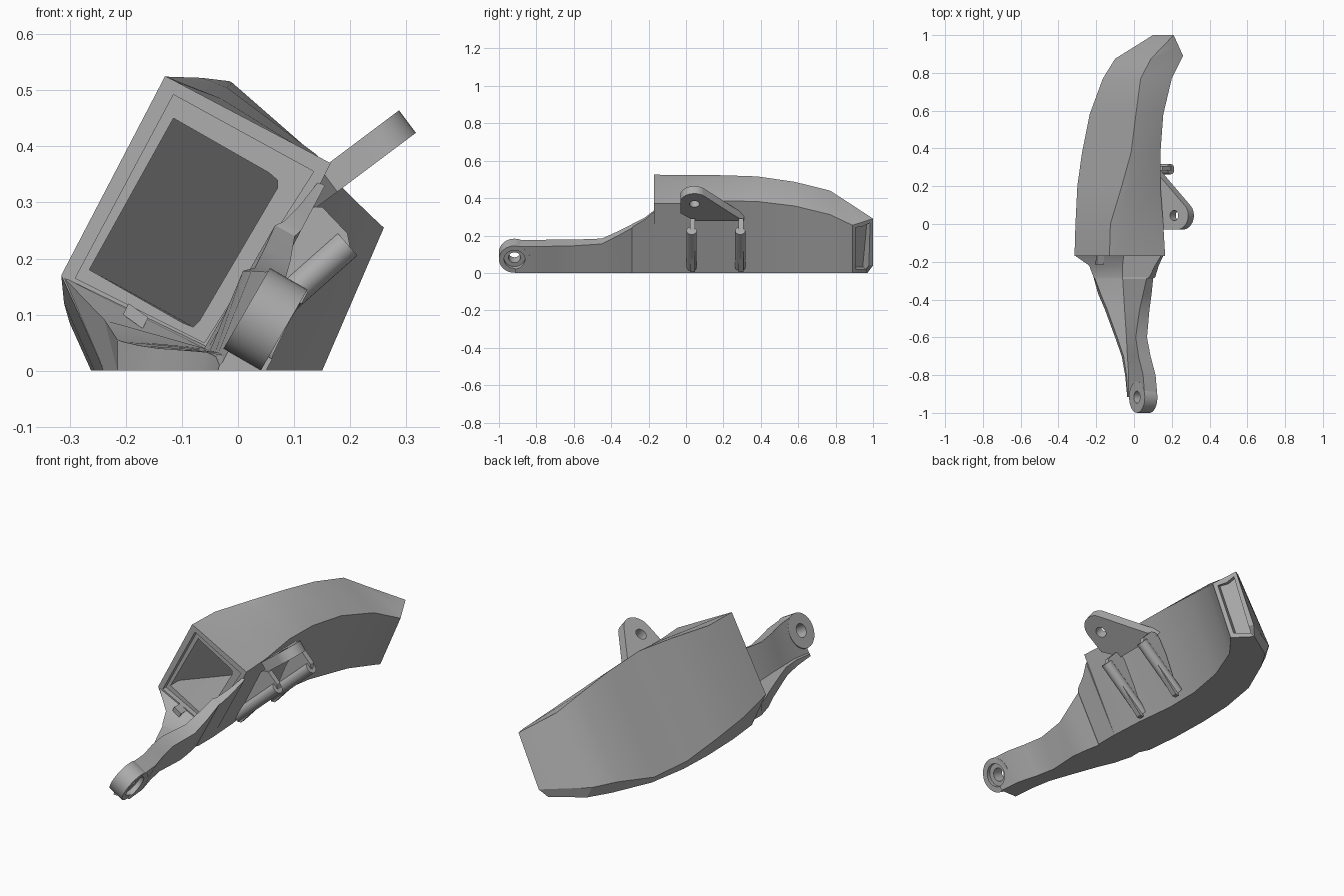
import bpy, bmesh, math
from mathutils import Vector

old = bpy.data.objects.get("Cube")
if old:
    bpy.data.objects.remove(old, do_unlink=True)

grey = bpy.data.materials.new("plain_grey")
grey.use_nodes = True
grey.diffuse_color = (0.42, 0.42, 0.42, 1)
grey.node_tree.nodes["Principled BSDF"].inputs["Base Color"].default_value = (0.42, 0.42, 0.42, 1)


def finish(name, bm):
    bmesh.ops.recalc_face_normals(bm, faces=bm.faces)
    mesh = bpy.data.meshes.new(name)
    bm.to_mesh(mesh)
    bm.free()
    mesh.materials.append(grey)
    obj = bpy.data.objects.new(name, mesh)
    bpy.context.collection.objects.link(obj)
    return obj


def loft(name, rings, recess=False):
    """Skin a row of rings; optionally sink a pocket in the last cap."""
    bm = bmesh.new()
    rows = [[bm.verts.new(p) for p in ring] for ring in rings]
    n = len(rows[0])
    for a, b in zip(rows, rows[1:]):
        for i in range(n):
            j = (i + 1) % n
            bm.faces.new((a[i], a[j], b[j], b[i]))
    bm.faces.new(rows[0][::-1])
    cap = bm.faces.new(rows[-1])
    if recess:
        bmesh.ops.recalc_face_normals(bm, faces=bm.faces)
        bmesh.ops.inset_region(bm, faces=[cap], thickness=0.026)
        bmesh.ops.inset_region(bm, faces=[cap], thickness=0.003, depth=-0.03)
    return finish(name, bm)


def prism(name, profile, origin, u, v, depth):
    """Extrude a flat profile drawn on axes u and v, centred on origin."""
    o, u, v = Vector(origin), Vector(u).normalized(), Vector(v).normalized()
    w = u.cross(v) * depth / 2
    flat = [o + u * a + v * b for a, b in profile]
    return loft(name, [[p - w for p in flat], [p + w for p in flat]])


def arc(r, start=0, end=360, steps=32, centre=(0, 0)):
    full = end - start == 360
    count = steps if full else steps + 1
    angles = [math.radians(start + (end - start) * i / steps) for i in range(count)]
    return [(centre[0] + r * math.cos(t), centre[1] + r * math.sin(t)) for t in angles]


def cut(obj, cutter):
    cutter.hide_render = True
    mod = obj.modifiers.new("cut", "BOOLEAN")
    mod.operation = "DIFFERENCE"
    mod.solver = "EXACT"
    mod.object = cutter
    deps = bpy.context.evaluated_depsgraph_get()
    mesh = bpy.data.meshes.new_from_object(obj.evaluated_get(deps))
    obj.modifiers.clear()
    obj.data = mesh
    bpy.data.objects.remove(cutter, do_unlink=True)


# Curved hollow shell: y, left edge, ridge, second ridge, right edge, wall lean
stations = [
    (-.17, (-.315, .17), (-.13, .525), (-.11, .515), (.165, .37), .5),
    (0, (-.31, .12), (-.125, .524), (-.03, .485), (.155, .37), .5),
    (.2, (-.3, .085), (-.065, .522), (-.02, .505), (.14, .385), .5),
    (.38, (-.275, .045), (-.015, .516), (-.01, .513), (.14, .382), .5),
    (.58, (-.235, .03), (.01, .487), (.015, .484), (.155, .358), .48),
    (.77, (-.165, .06), (.035, .44), (.04, .437), (.2, .312), .46),
    (.875, (-.1, .055), (.09, .372), (.095, .369), (.252, .262), .44),
]
rings = []
for y, left, ridge, ridge2, right, lean in stations:
    low_left = (left[0] + .45 * left[1], 0)
    low_right = (right[0] - lean * right[1], 0)
    rings.append([(x, y, z) for x, z in (low_left, left, ridge, ridge2, right, low_right)])
rings.append([(.07, .97, 0), (.1, 1, .04), (.21, 1, .29),
              (.235, .945, .272), (.26, .89, .255), (.15, .89, 0)])
shell = loft("curved_shell", rings, recess=True)

# Stepped rim and deep pocket in the open front
rim = [(-.29, .165), (-.115, .492), (.135, .355), (-.06, .05)]
cut(shell, loft("rim_cutter", [[(x, y, z) for x, z in rim] for y in (-.3, -.145)]))
hole = [(-.265, .18), (-.115, .45), (.055, .353), (.07, .34), (.07, .325),
        (-.068, .09), (-.08, .078), (-.098, .085)]
ends = [-.08, -.08] + [.45] * 6
cut(shell, loft("pocket_cutter", [[(x, -.3, z) for x, z in hole],
                                  [(x, y, z) for (x, z), y in zip(hole, ends)]]))

# Arm with leaning wall and flared web: y, web edge x, web edge z, web lean,
# crease x, crease z, wall top z, wall thickness, wall foot x
arm_rows = [
    (-.168, -.24, .167, -.43, -.055, .043, .33, .012, -.02),
    (-.22, -.215, .09, -.25, -.06, .04, .285, .02, -.02),
    (-.28, -.215, .055, 0, -.06, .04, .25, .03, -.02),
    (-.29, -.212, .052, .1, -.06, .04, .24, .035, -.026),
    (-.37, -.19, .045, .3, -.055, .038, .195, .045, -.01),
    (-.45, -.155, .04, .3, -.05, .036, .155, .052, 0),
    (-.6, -.1, .036, .3, -.04, .034, .145, .06, -.008),
    (-.7, -.065, .033, .3, -.035, .032, .143, .064, .012),
    (-.8, -.047, .025, .3, -.028, .028, .14, .066, .04),
    (-.915, -.036, .01, .3, -.028, .015, .14, .067, .05),
]
rings = []
for y, wx, wz, lean, cx, cz, top, thick, foot in arm_rows:
    tx = foot + .53 * top
    section = [(wx, 0), (wx + lean * wz, wz), (cx, cz),
               (tx - thick, top + .55 * thick), (tx, top), (foot, 0)]
    rings.append([(x, y, z) for x, z in section])
arm = loft("arm", rings)

# Rounded eye at the arm tip, bored through and counterbored
along, across = (.5, 0, .866), Vector((.866, 0, -.5))
eye_centre = Vector((.049, -.917, .092))
eye = prism("arm_eye", arc(.083), eye_centre, (0, 1, 0), along, .077)
for part in (arm, eye):
    cut(part, prism("bore_cutter", arc(.032), eye_centre, (0, 1, 0), along, .3))
    cut(part, prism("counterbore_cutter", arc(.056), eye_centre + across * .065,
                    (0, 1, 0), along, .09))

# Side tab with a hole
tab_u = (.8, 0, .6)
outline = [(-.03, .05), (.04, -.03)] + arc(.075, -90, 40, 16, (.14, .045)) + [(.03, .25), (-.03, .31)]
tab = prism("side_tab", outline, (.13, 0, .315), tab_u, (0, 1, 0), .05)
cut(tab, prism("tab_hole_cutter", arc(.027, centre=(.122, .045)), (.13, 0, .315),
               tab_u, (0, 1, 0), .3))

# Two slanted rods, each with a thin web back to the wall
web = [(-.02, .005), (.06, .2), (.1, .27), (.12, .292), (.15, .292), (.195, .245), (.2, .22), (0, .005)]
for side, y in (("front", .03), ("rear", .29)):
    prism(side + "_rod", arc(.027, steps=24), (.085, y, .128),
          (0, 1, 0), (-.195, 0, .22), .294)
    prism(side + "_rod_web", web, (0, y + .005, 0), (1, 0, 0), (0, 0, 1), .026)

# Small clip under the rim
clip = [(-.205, .1), (-.17, .075), (-.16, .095), (-.195, .12)]
prism("rim_clip", clip, (0, -.19, 0), (1, 0, 0), (0, 0, 1), .05)

# Soft shading with crisp edges
bpy.ops.object.select_all(action="DESELECT")
for obj in bpy.context.collection.objects:
    if obj.type == "MESH" and grey.name in obj.data.materials:
        obj.select_set(True)
        bpy.context.view_layer.objects.active = obj
bpy.ops.object.shade_smooth_by_angle(angle=math.radians(22))
